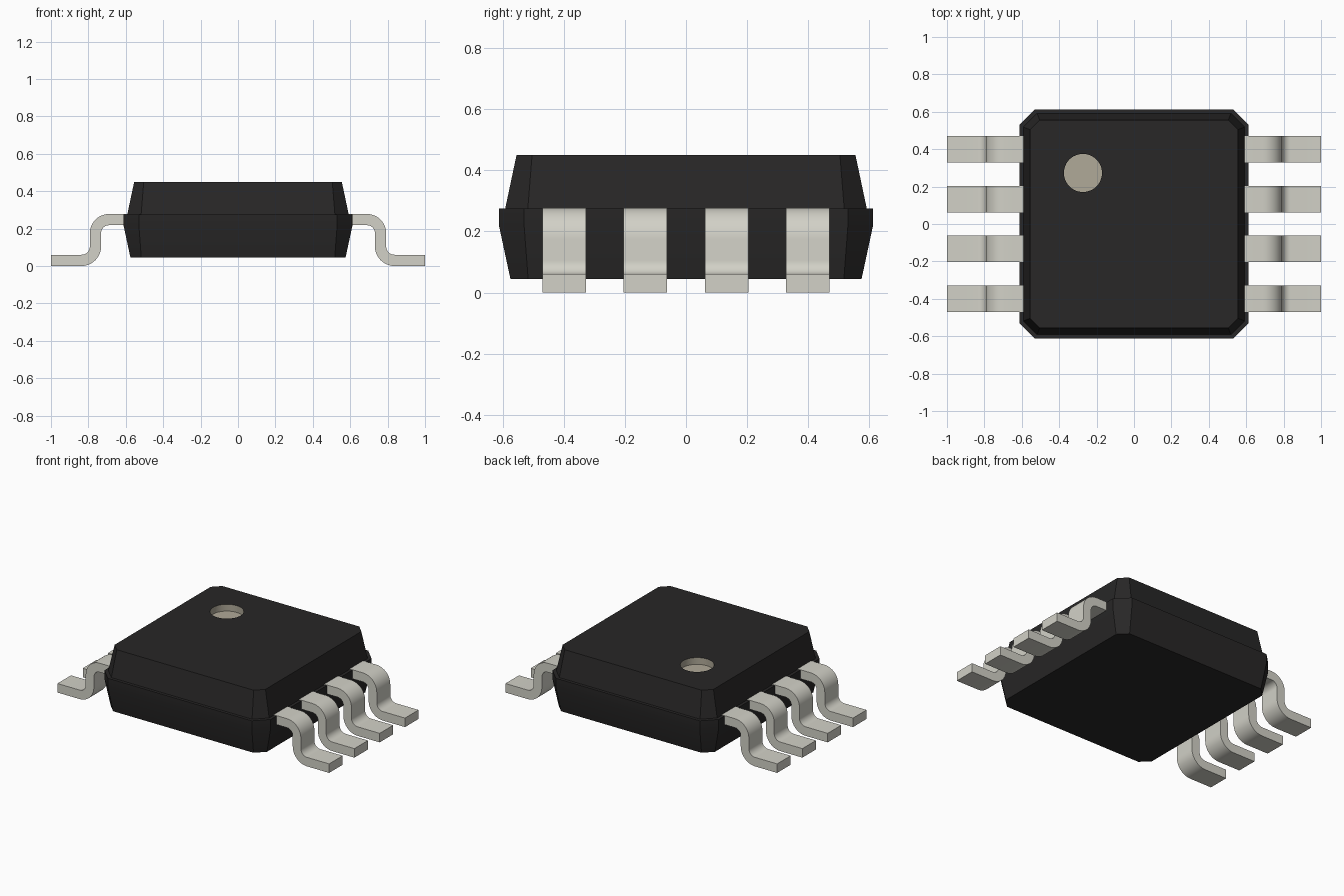
import bpy, bmesh
from math import sin, cos, pi

cube = bpy.data.objects.get("Cube")
if cube:
    bpy.data.objects.remove(cube, do_unlink=True)


def material(name, rgb):
    mat = bpy.data.materials.new(name)
    mat.use_nodes = True
    color = (*rgb, 1)
    mat.diffuse_color = color
    mat.node_tree.nodes["Principled BSDF"].inputs["Base Color"].default_value = color
    return mat


black = material("black_epoxy", (0.021, 0.020, 0.020))
metal = material("pale_metal", (0.645, 0.638, 0.572))
beige = material("beige_marker", (0.435, 0.398, 0.316))


def finish(bm, name, mats):
    bmesh.ops.recalc_face_normals(bm, faces=bm.faces)
    mesh = bpy.data.meshes.new(name)
    bm.to_mesh(mesh)
    bm.free()
    for mat in mats:
        mesh.materials.append(mat)
    obj = bpy.data.objects.new(name, mesh)
    bpy.context.collection.objects.link(obj)
    bpy.ops.object.select_all(action="DESELECT")
    obj.select_set(True)
    bpy.context.view_layer.objects.active = obj
    bpy.ops.object.shade_smooth_by_angle(angle=pi / 9)
    return obj


def loop(bm, points):
    """Closed ring of vertices."""
    return [bm.verts.new(p) for p in points]


def bridge(bm, a, b):
    """Quads between two matching rings."""
    n = len(a)
    return [bm.faces.new((a[i], a[(i + 1) % n], b[(i + 1) % n], b[i])) for i in range(n)]


def octagon(half, edge, z):
    """Square with clipped corners."""
    corner = [(half, -edge), (half, edge)]
    pts = []
    for _ in range(4):
        pts += [(x, y, z) for x, y in corner]
        corner = [(-y, x) for x, y in corner]
    return pts


def circle(cx, cy, r, z, n=48):
    return [(cx + r * cos(2 * pi * i / n), cy + r * sin(2 * pi * i / n), z) for i in range(n)]


# Moulded body: tapered lower half, straight rim, small ledge, tapered upper half
bm = bmesh.new()
sections = [(0.575, 0.517, 0.045), (0.612, 0.53, 0.217), (0.612, 0.53, 0.275),
            (0.592, 0.518, 0.275), (0.555, 0.504, 0.45)]
rings = [loop(bm, octagon(*s)) for s in sections]
bm.faces.new(rings[0])
for lower, upper in zip(rings, rings[1:]):
    bridge(bm, lower, upper)

# Round marker recess sunk into the top face
rim = loop(bm, circle(-0.273, 0.273, 0.102, 0.45))
floor = loop(bm, circle(-0.273, 0.273, 0.102, 0.405))
recess = bridge(bm, rim, floor) + [bm.faces.new(floor)]
for face in recess:
    face.material_index = 1
border = [bm.edges.get((r[i], r[(i + 1) % len(r)])) for r in (rings[-1], rim) for i in range(len(r))]
bmesh.ops.triangle_fill(bm, edges=border, use_beauty=True, normal=(0, 0, 1))
finish(bm, "body", [black, beige])


# Gull-wing lead: side profile swept across the lead width
def arc(cx, cz, r, start, end, n=10):
    return [(cx + r * cos(start + (end - start) * i / n),
             cz + r * sin(start + (end - start) * i / n)) for i in range(n + 1)]


upper_side = ([(0.59, 0.278)] + arc(0.69, 0.176, 0.102, pi / 2, 0)
              + arc(0.837, 0.105, 0.045, pi, 1.5 * pi) + [(1, 0.06)])
lower_side = ([(0.59, 0.218)] + arc(0.69, 0.176, 0.042, pi / 2, 0)
              + arc(0.837, 0.105, 0.105, pi, 1.5 * pi) + [(1, 0)])
profile = upper_side + lower_side[::-1]


def lead(name, side, y, half_width=0.071):
    bm = bmesh.new()
    front, back = [loop(bm, [(side * x, y + d, z) for x, z in profile])
                   for d in (-half_width, half_width)]
    bridge(bm, front, back)
    # Side faces as strips between the upper and lower outlines
    n = len(profile)
    for ring in (front, back):
        for i in range(n // 2 - 1):
            bm.faces.new((ring[i], ring[i + 1], ring[n - 2 - i], ring[n - 1 - i]))
    finish(bm, name, [metal])


for side, label in ((1, "left"), (-1, "right")):
    for i in range(4):
        lead(f"{label}_lead_{i + 1}", side, (i - 1.5) * 0.266)
